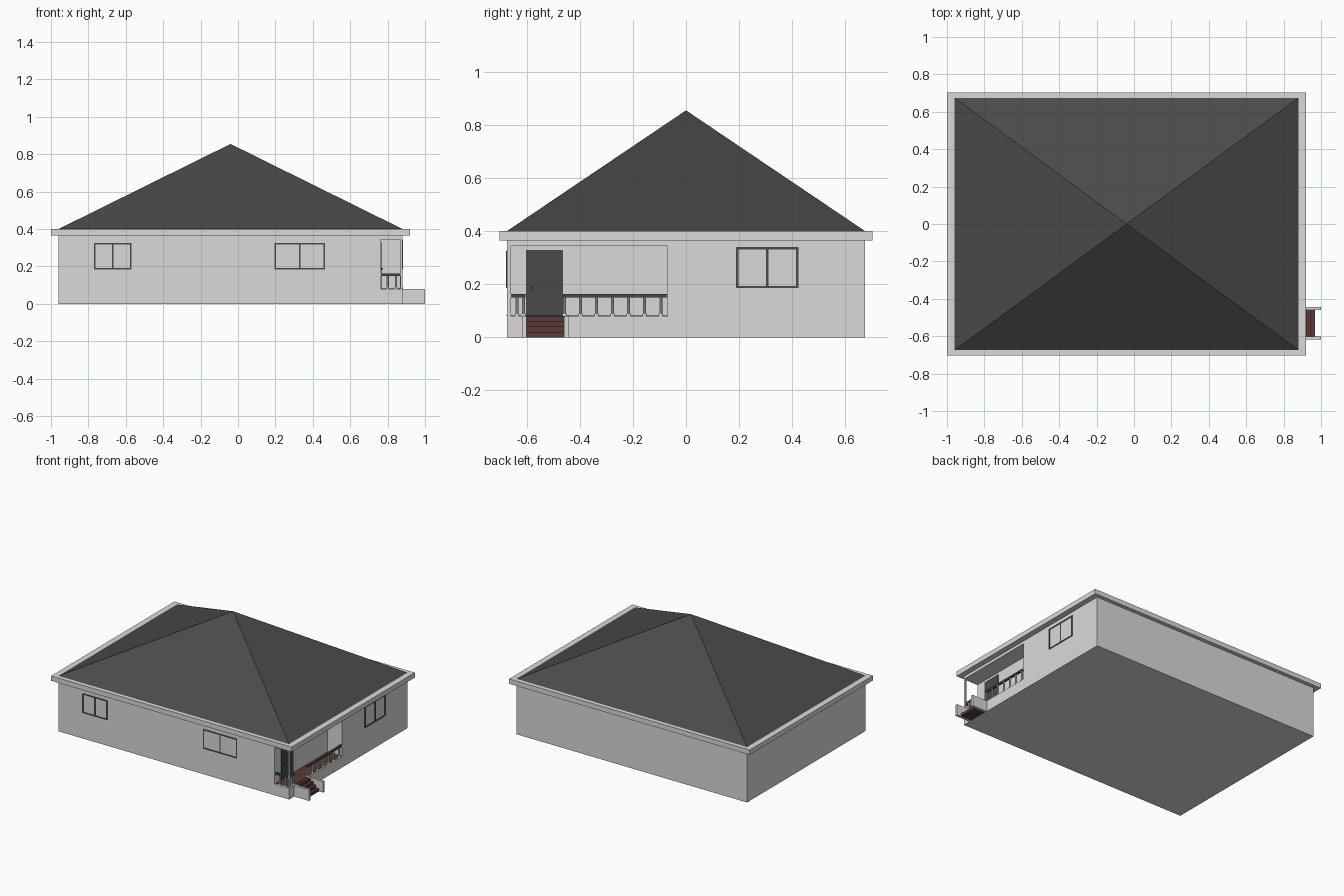
import bpy
import bmesh
from mathutils import Vector

old = bpy.data.objects.get("Cube")
if old:
    bpy.data.objects.remove(old, do_unlink=True)


def material(name, rgb):
    mat = bpy.data.materials.new(name)
    mat.use_nodes = True
    mat.diffuse_color = (*rgb, 1)
    mat.node_tree.nodes["Principled BSDF"].inputs["Base Color"].default_value = (*rgb, 1)
    return mat


PLASTER = material("light_grey_plaster", (0.7, 0.7, 0.7))
DARK = material("dark_grey", (0.068, 0.068, 0.068))
BROWN = material("red_brown", (0.1, 0.042, 0.042))


def finish(name, bm, mat):
    bmesh.ops.recalc_face_normals(bm, faces=bm.faces)
    mesh = bpy.data.meshes.new(name)
    bm.to_mesh(mesh)
    bm.free()
    mesh.materials.append(mat)
    obj = bpy.data.objects.new(name, mesh)
    bpy.context.collection.objects.link(obj)
    return obj


def add_box(bm, x, y, z):
    """Box from its (min, max) range on each axis."""
    verts = bmesh.ops.create_cube(bm, size=1)["verts"]
    for v in verts:
        v.co = Vector([r[0] + (c + 0.5) * (r[1] - r[0]) for c, r in zip(v.co, (x, y, z))])


def boxes(name, mat, *ranges):
    bm = bmesh.new()
    for r in ranges:
        add_box(bm, *r)
    return finish(name, bm, mat)


# House bounds and porch bounds
X0, X1, Y = -0.96, 0.88, 0.675
PX, PY = 0.765, -0.07
FLOOR, CEILING, EAVE = 0.08, 0.345, 0.365
POST_X, POST_Y = 0.87, -0.66

# Walls with the porch cut out, leaving a slim corner post
walls = boxes("walls", PLASTER, ((X0, X1), (-Y, Y), (0, EAVE + 0.005)))
cutters = [
    boxes("side_cutter", PLASTER, ((PX, 1), (POST_Y, PY), (FLOOR, CEILING))),
    boxes("front_cutter", PLASTER, ((PX, POST_X), (-0.8, PY), (FLOOR, CEILING))),
]
bpy.context.view_layer.objects.active = walls
for cutter in cutters:
    cutter.hide_render = True
    mod = walls.modifiers.new("porch", 'BOOLEAN')
    mod.operation, mod.solver, mod.object = 'DIFFERENCE', 'EXACT', cutter
    bpy.ops.object.modifier_apply(modifier=mod.name)
    bpy.data.objects.remove(cutter, do_unlink=True)

# Eaves slab and pyramid roof
boxes("eaves", PLASTER, ((X0 - 0.04, X1 + 0.04), (-0.703, 0.703), (EAVE, 0.4)))
bm = bmesh.new()
base = [bm.verts.new((x, y, 0.4)) for x, y in ((X0, -Y), (X1, -Y), (X1, Y), (X0, Y))]
apex = bm.verts.new(((X0 + X1) / 2, 0, 0.855))
bm.faces.new(base)
for i in range(4):
    bm.faces.new((base[i], base[(i + 1) % 4], apex))
finish("roof", bm, DARK)


# Two-pane window frames
def window(name, side, a, b, z0, z1, t):
    """Frame spanning a..b along the front or right wall."""
    mid = (a + b) / 2
    parts = [((a, a + t), (z0, z1)), ((b - t, b), (z0, z1)),
             ((mid - t / 2, mid + t / 2), (z0, z1)),
             ((a, b), (z0, z0 + t)), ((a, b), (z1 - t, z1))]
    if side == "front":
        boxes(name, DARK, *[(u, (-Y - 0.003, -Y + 0.004), z) for u, z in parts])
    else:
        boxes(name, DARK, *[((X1 - 0.004, X1 + 0.003), u, z) for u, z in parts])


window("front_window_right", "front", -0.77, -0.57, 0.185, 0.326, 0.008)
window("front_window_left", "front", 0.195, 0.465, 0.185, 0.326, 0.008)
window("side_window", "right", 0.188, 0.424, 0.185, 0.34, 0.009)

# Porch floor, door and handle
boxes("porch_floor", BROWN, ((PX, POST_X), (POST_Y, PY), (FLOOR - 0.002, FLOOR + 0.002)),
      ((POST_X, X1 + 0.001), (-0.602, -0.46), (FLOOR - 0.02, FLOOR + 0.002)))
boxes("door", DARK, ((PX - 0.004, PX + 0.003), (-0.602, -0.464), (FLOOR, 0.33)))
boxes("door_handle", DARK, ((PX, PX + 0.009), (-0.585, -0.577), (0.184, 0.192)))

# Steps down from the porch, between two low side walls
STEP = 0.02
boxes("steps", BROWN, *[((X1, 0.968 - 0.022 * i), (-0.602, -0.46), (STEP * i, STEP * (i + 1)))
                        for i in range(4)])
boxes("step_walls", PLASTER, *[((X1, 1.0), (y, y + 0.017), (0, FLOOR)) for y in (-0.618, -0.46)])

# Handrails
RX, RY = 0.873, -0.667
boxes("handrails", DARK,
      ((RX - 0.007, RX + 0.007), (POST_Y, -0.604), (0.15, 0.163)),
      ((RX - 0.007, RX + 0.007), (-0.464, PY), (0.15, 0.163)),
      ((PX, POST_X), (RY - 0.007, RY + 0.007), (0.15, 0.163)))

# Turned balusters with flared feet
spots = [(RX, -0.458 + 0.0605 * i) for i in range(7)]
spots += [(RX, y) for y in (-0.636, -0.612)]
spots += [(x, RY) for x in (0.8, 0.845)]
rings = [(0.01, FLOOR), (0.009, 0.085), (0.006, 0.092), (0.006, 0.151)]
bm = bmesh.new()
for x, y in spots:
    profile = [bm.verts.new((x + r, y, z)) for r, z in rings]
    edges = [bm.edges.new(pair) for pair in zip(profile, profile[1:])]
    bmesh.ops.spin(bm, geom=profile + edges, cent=(x, y, 0), axis=(0, 0, 1),
                   angle=6.283185, steps=10)
bmesh.ops.remove_doubles(bm, verts=bm.verts, dist=0.0001)
balusters = finish("balusters", bm, PLASTER)
balusters.select_set(True)
bpy.context.view_layer.objects.active = balusters
bpy.ops.object.shade_smooth_by_angle()
